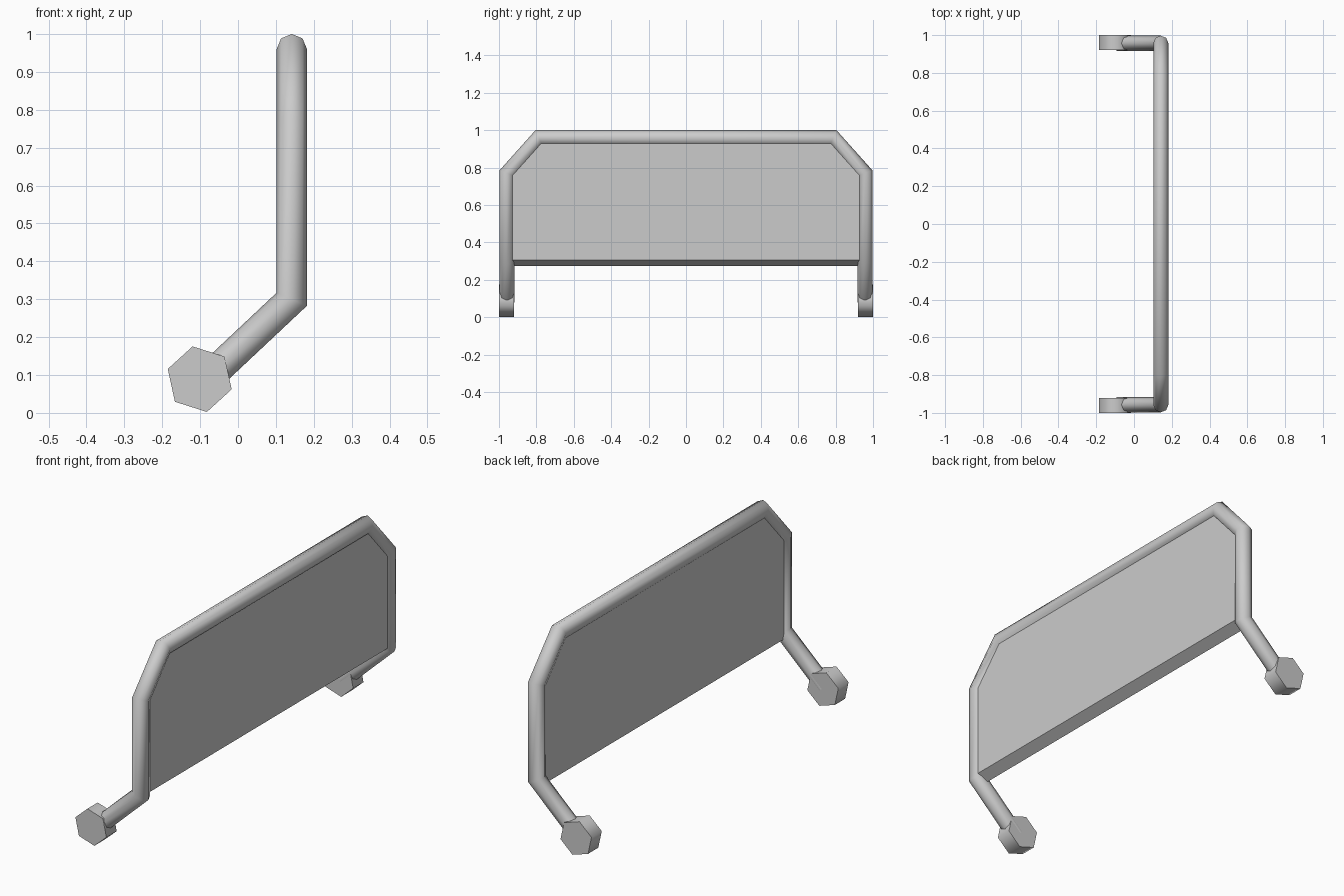
import bpy, bmesh, math
from mathutils import Vector

if "Cube" in bpy.data.objects:
    bpy.data.objects.remove(bpy.data.objects["Cube"])


def finish(name, bm, angle):
    bmesh.ops.recalc_face_normals(bm, faces=bm.faces[:])
    me = bpy.data.meshes.new(name)
    bm.to_mesh(me)
    bm.free()
    ob = bpy.data.objects.new(name, me)
    bpy.context.collection.objects.link(ob)
    bpy.ops.object.select_all(action='DESELECT')
    ob.select_set(True)
    bpy.context.view_layer.objects.active = ob
    bpy.ops.object.shade_smooth_by_angle(angle=math.radians(angle))
    return ob


def tube(name, path, r, sides=8):
    """Sweep a polygon along a path with exact mitred corners."""
    pts = [Vector(p) for p in path]
    dirs = [(b - a).normalized() for a, b in zip(pts, pts[1:])]
    u = Vector((0, 1, 0))
    v = dirs[0].cross(u)
    ring = [pts[0] + r * (math.cos(t) * u + math.sin(t) * v)
            for t in (2 * math.pi * i / sides for i in range(sides))]
    bm = bmesh.new()
    rings = [[bm.verts.new(p) for p in ring]]
    for i, d in enumerate(dirs):
        nxt = dirs[i + 1] if i + 1 < len(dirs) else d
        n = (d + nxt).normalized()
        ring = [p + d * ((pts[i + 1] - p).dot(n) / d.dot(n)) for p in ring]
        rings.append([bm.verts.new(p) for p in ring])
    for a, b in zip(rings, rings[1:]):
        for k in range(sides):
            j = (k + 1) % sides
            bm.faces.new((a[k], a[j], b[j], b[k]))
    bm.faces.new(rings[0])
    bm.faces.new(rings[-1])
    return finish(name, bm, 60)


def prism(name, front, back, angle):
    """Solid between two matching outlines."""
    bm = bmesh.new()
    a = [bm.verts.new(p) for p in front]
    b = [bm.verts.new(p) for p in back]
    bm.faces.new(a)
    bm.faces.new(b)
    for k in range(len(a)):
        j = (k + 1) % len(a)
        bm.faces.new((a[k], a[j], b[j], b[k]))
    return finish(name, bm, angle)


# bent tube frame
half = [(-0.09, -0.957, 0.082), (0.142, -0.957, 0.30),
        (0.142, -0.957, 0.77), (0.142, -0.787, 0.96)]
tube("tube_frame", half + [(x, -y, z) for x, y, z in reversed(half)], 0.04)


# panel filling the frame, with a slanted bottom edge
def panel_outline(x, bottom):
    side = [(-0.95, bottom), (-0.95, 0.77), (-0.787, 0.95)]
    return [(x, y, z) for y, z in side + [(-y, z) for y, z in reversed(side)]]


prism("back_panel", panel_outline(0.166, 0.305), panel_outline(0.115, 0.275), 30)

# hexagonal mounting ends
for label, s in (("front", -1), ("rear", 1)):
    hexagon = [(-0.101 + 0.0885 * math.cos(t), 0.089 + 0.0885 * math.sin(t))
               for t in (math.radians(102.3 + 60 * k) for k in range(6))]
    prism(label + "_pivot", [(x, s, z) for x, z in hexagon],
          [(x, s * 0.92, z) for x, z in hexagon], 65)
